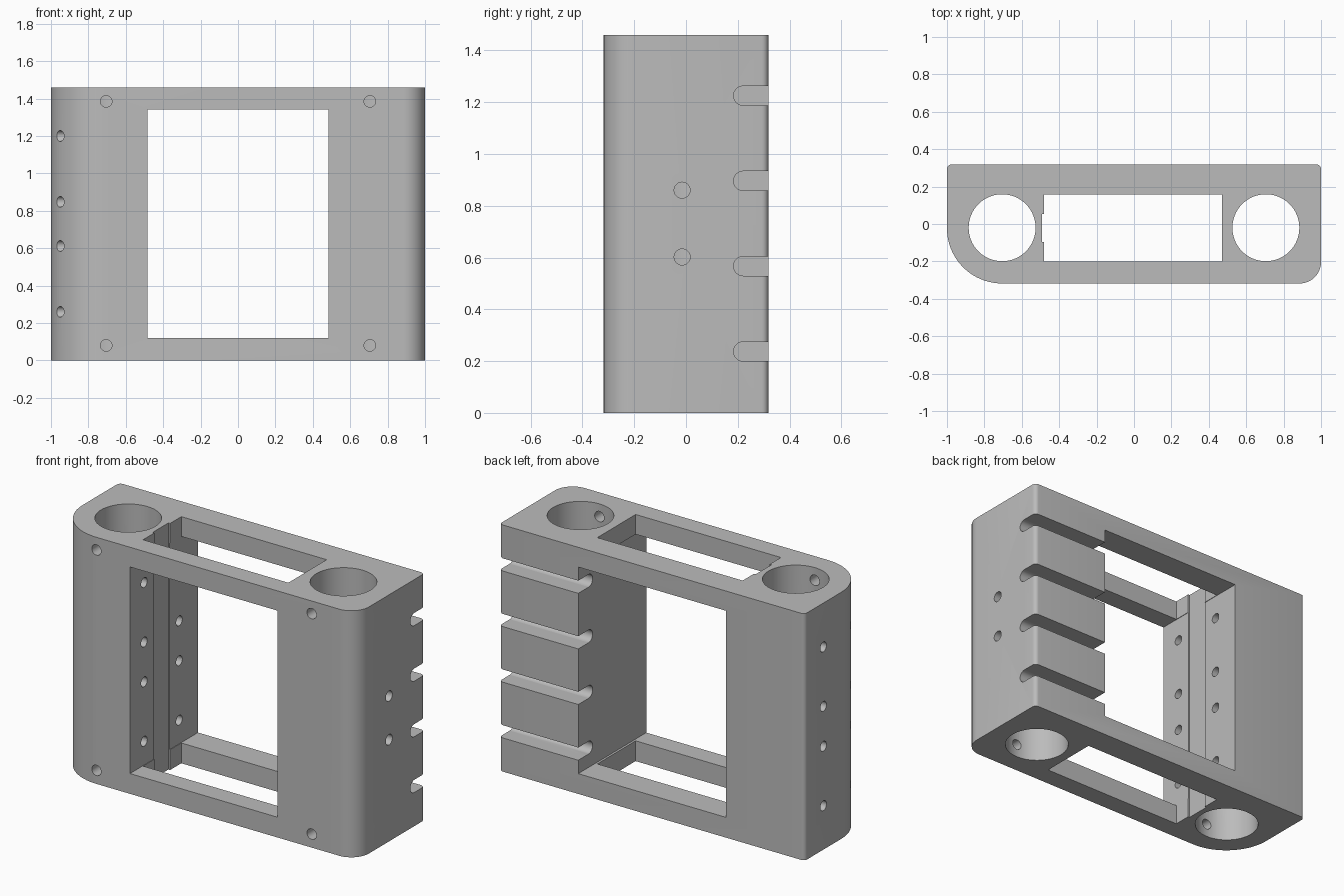
import bpy, bmesh, math
from mathutils import Matrix, Vector

cube = bpy.data.objects.get("Cube")
if cube:
    bpy.data.objects.remove(cube, do_unlink=True)

H, D = 1.46, 0.318           # height, half depth
BORE_X, BORE_Y = 0.705, -0.02

grey = bpy.data.materials.new("plain_grey")
grey.use_nodes = True
colour = (0.5, 0.5, 0.5, 1)
grey.diffuse_color = colour
grey.node_tree.nodes["Principled BSDF"].inputs["Base Color"].default_value = colour


def make_object(name, bm):
    bmesh.ops.recalc_face_normals(bm, faces=bm.faces)
    mesh = bpy.data.meshes.new(name)
    bm.to_mesh(mesh)
    bm.free()
    mesh.materials.append(grey)
    obj = bpy.data.objects.new(name, mesh)
    bpy.context.collection.objects.link(obj)
    return obj


def cut(shape):
    """Subtract a bmesh shape from the body."""
    cutter = make_object("cutter", shape)
    cutter.hide_render = True
    mod = body.modifiers.new("cut", "BOOLEAN")
    mod.operation, mod.solver, mod.object = "DIFFERENCE", "EXACT", cutter
    bpy.context.view_layer.objects.active = body
    bpy.ops.object.modifier_apply(modifier=mod.name)
    bpy.data.objects.remove(cutter, do_unlink=True)


def cut_box(x0, x1, y0, y1, z0, z1):
    bm = bmesh.new()
    bmesh.ops.create_cube(bm, size=1)
    bmesh.ops.scale(bm, vec=(x1 - x0, y1 - y0, z1 - z0), verts=bm.verts)
    bmesh.ops.translate(bm, vec=((x0 + x1) / 2, (y0 + y1) / 2, (z0 + z1) / 2), verts=bm.verts)
    cut(bm)


def cut_rod(start, end, radius, sides=24):
    a, b = Vector(start), Vector(end)
    turn = (b - a).to_track_quat("Z", "Y").to_matrix().to_4x4()
    bm = bmesh.new()
    bmesh.ops.create_cone(bm, cap_ends=True, segments=sides, radius1=radius, radius2=radius,
                          depth=(b - a).length, matrix=Matrix.Translation((a + b) / 2) @ turn)
    cut(bm)


# Body: plan outline with a differently rounded corner at each end, extruded upward
bm = bmesh.new()
outline = []
corners = [(-1, -1, 0.295, 20), (1, -1, 0.115, 12), (1, 1, 0.025, 5), (-1, 1, 0.025, 5)]
for i, (sx, sy, r, steps) in enumerate(corners):
    for k in range(steps + 1):
        a = math.pi + (i + k / steps) * math.pi / 2
        outline.append(bm.verts.new((sx * (1 - r) + r * math.cos(a),
                                     sy * (D - r) + r * math.sin(a), 0)))
base = bm.faces.new(outline)
up = bmesh.ops.extrude_face_region(bm, geom=[base])["geom"]
bmesh.ops.translate(bm, vec=(0, 0, H), verts=[v for v in up if isinstance(v, bmesh.types.BMVert)])
body = make_object("frame_body", bm)

# Window through the depth, opening through the height, shallow groove in one inner wall
cut_box(-0.485, 0.483, -1, 1, 0.12, 1.343)
cut_box(-0.482, 0.47, -0.2, 0.158, -1, 2)
cut_box(-0.493, -0.3, -0.095, 0.053, -1, 2)

# Vertical bores, and screw holes from the front into each
for x in (-BORE_X, BORE_X):
    cut_rod((x, BORE_Y, -0.5), (x, BORE_Y, 2), 0.179, 64)
    for z in (0.08, 1.385):
        cut_rod((x, -0.5, z), (x, BORE_Y, z), 0.031)

# Two columns of holes through the rounded side wall
for y in (-0.185, 0.143):
    for z in (0.26, 0.612, 0.848, 1.2):
        cut_rod((-1.2, y, z), (-0.3, y, z), 0.029)

# Two holes from the slotted side into its bore
for z in (0.602, 0.86):
    cut_rod((BORE_X, -0.015, z), (1.2, -0.015, z), 0.031)

# Round-ended slots open to the back
for z in (0.237, 0.567, 0.896, 1.225):
    cut_rod((0.4, 0.221, z), (1.2, 0.221, z), 0.0375)
    cut_box(0.4, 1.2, 0.221, 0.5, z - 0.0375, z + 0.0375)

bpy.ops.object.select_all(action="DESELECT")
body.select_set(True)
bpy.context.view_layer.objects.active = body
bpy.ops.object.shade_smooth_by_angle(angle=math.radians(30))
